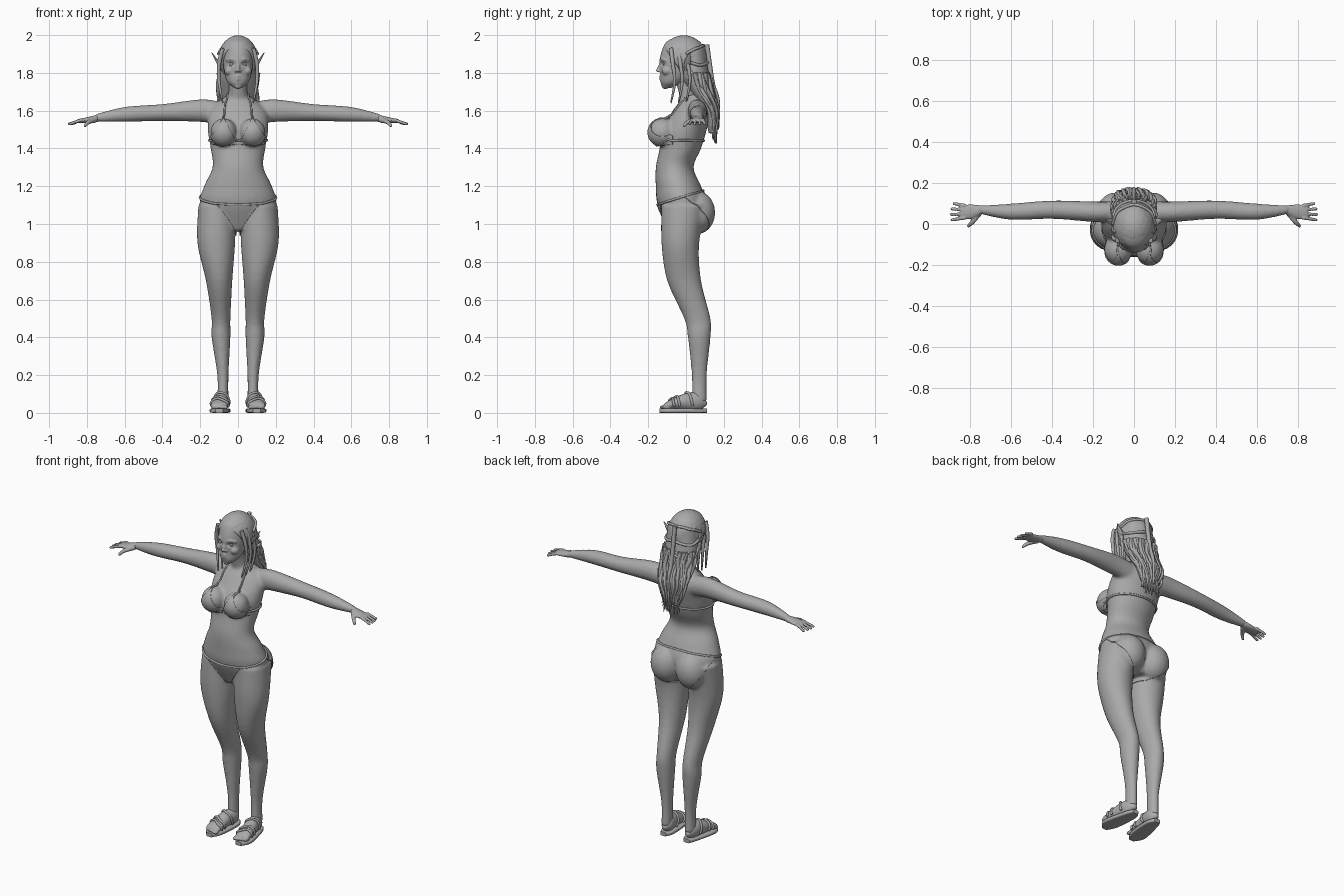
import bpy, bmesh, random
from math import sin, cos, pi, copysign, exp
from mathutils import Matrix, Vector
from mathutils.bvhtree import BVHTree

cube = bpy.data.objects.get("Cube")
if cube:
    bpy.data.objects.remove(cube, do_unlink=True)
random.seed(4)

shade = (.4, .4, .4, 1)
grey = bpy.data.materials.new("clay grey")
grey.use_nodes = True
grey.diffuse_color = shade
grey.node_tree.nodes["Principled BSDF"].inputs["Base Color"].default_value = shade


def spline(points, steps=5):
    """Smooth interpolation through tuples of any length."""
    out, last = [], len(points) - 1
    for i in range(last):
        near = [points[min(max(i + d, 0), last)] for d in (-1, 0, 1, 2)]
        for j in range(steps):
            t = j / steps
            out.append([b + t / 2 * (c - a + t * (2 * a - 5 * b + 4 * c - d + t * (3 * b - a - 3 * c + d)))
                        for a, b, c, d in zip(*near)])
    return out + [list(points[-1])]


def loft(bm, axis, sections, power=1, sides=28):
    """Sections are (position, centre a, centre b, radius a, radius b)."""
    rows = []
    for along, a, b, radius_a, radius_b in spline(sections):
        row = []
        for i in range(sides):
            c, s = cos(2 * pi * i / sides), sin(2 * pi * i / sides)
            u = a + radius_a * copysign(abs(c) ** power, c)
            w = b + radius_b * copysign(abs(s) ** power, s)
            row.append(bm.verts.new({"x": (along, u, w), "y": (u, along, w), "z": (u, w, along)}[axis]))
        rows.append(row)
    for low, high in zip(rows, rows[1:]):
        for i in range(sides):
            bm.faces.new((low[i], low[i - 1], high[i - 1], high[i]))
    bm.faces.new(rows[0])
    bm.faces.new(rows[-1])


def midline(bm, sections):
    """Upright loft on the centre plane: (height, y, half width, half depth)."""
    loft(bm, "z", [(z, 0, y, width, depth) for z, y, width, depth in sections])


def ball(bm, centre, radii):
    place = Matrix.Translation(centre) @ Matrix.Diagonal((*radii, 1))
    bmesh.ops.create_icosphere(bm, subdivisions=3, radius=1, matrix=place)


def chain(bm, path, start, end):
    """Tapered row of overlapping balls."""
    points = spline(path, 6)
    for i, point in enumerate(points):
        radius = start + (end - start) * i / (len(points) - 1)
        ball(bm, point, (radius, radius, radius))


def everything(bm):
    return bm.verts[:] + bm.edges[:] + bm.faces[:]


def both(bm):
    """Copy everything so far to the other side."""
    for item in bmesh.ops.duplicate(bm, geom=everything(bm))["geom"]:
        if isinstance(item, bmesh.types.BMVert):
            item.co.x *= -1


def finish(name, data):
    data.materials.clear()
    data.materials.append(grey)
    data.shade_smooth()
    ob = bpy.data.objects.new(name, data)
    bpy.context.collection.objects.link(ob)
    return ob


def bake(ob, name):
    """Replace an object by its evaluated mesh."""
    graph = bpy.context.evaluated_depsgraph_get()
    mesh = bpy.data.meshes.new_from_object(ob.evaluated_get(graph))
    bpy.data.objects.remove(ob)
    return finish(name, mesh)


def build(name, bm, voxel=0, passes=4):
    bmesh.ops.recalc_face_normals(bm, faces=bm.faces[:])
    mesh = bpy.data.meshes.new(name)
    bm.to_mesh(mesh)
    bm.free()
    ob = finish(name, mesh)
    if voxel:
        fuse = ob.modifiers.new("fuse", "REMESH")
        fuse.mode, fuse.voxel_size = "VOXEL", voxel
        soften = ob.modifiers.new("soften", "SMOOTH")
        soften.factor, soften.iterations = .5, passes
        ob = bake(ob, name)
    return ob


def surface(ob):
    bm = bmesh.new()
    bm.from_mesh(ob.data)
    return BVHTree.FromBMesh(bm)


def strands(name, paths, radius, tree=None, taper=0, sides=(1, -1)):
    """Round cords, optionally laid onto a surface."""
    curve = bpy.data.curves.new(name, "CURVE")
    curve.dimensions, curve.bevel_depth = "3D", radius
    curve.bevel_resolution, curve.use_fill_caps = 2, True
    for path in paths:
        for side in sides:
            points = [Vector((x * side, y, z)) for x, y, z in spline(path, 6)]
            if tree:
                hits = [tree.find_nearest(point) for point in points]
                points = [hit[0] + hit[1] * radius * .4 for hit in hits]
            line = curve.splines.new("POLY")
            line.points.add(len(points) - 1)
            for i, point in enumerate(points):
                line.points[i].co = (*point, 1)
                line.points[i].radius = 1 - taper * (i / (len(points) - 1)) ** 2
    ob = bpy.data.objects.new(name, curve)
    bpy.context.collection.objects.link(ob)
    bake(ob, name)


# body: limbs and rounded masses on one side, mirrored, then trunk and neck
bm = bmesh.new()
loft(bm, "z", [(1.1, .11, -.01, .1, .12), (.9, .115, -.03, .1, .1), (.7, .1, -.01, .07, .09),
               (.5, .09, .06, .05, .07), (.4, .09, .07, .05, .06), (.2, .08, .07, .03, .04), (.06, .08, .07, .03, .04)])
loft(bm, "x", [(.1, .06, 1.59, .05, .06), (.2, .06, 1.6, .05, .06), (.4, .07, 1.59, .045, .045),
               (.6, .06, 1.58, .04, .04), (.76, .07, 1.56, .02, .02)])
ball(bm, (.076, -.125, 1.485), (.07, .076, .075))
ball(bm, (.087, .06, 1.06), (.09, .09, .11))
both(bm)
midline(bm, [(.97, -.01, .1, .08), (1.1, -.02, .2, .13), (1.2, -.04, .18, .12), (1.3, -.06, .135, .1),
             (1.4, -.03, .145, .11), (1.5, -.01, .16, .12), (1.6, .03, .15, .1), (1.68, .04, .06, .05)])
midline(bm, [(1.6, .04, .07, .06), (1.7, .02, .05, .06), (1.8, -.01, .05, .06)])
body = build("body", bm, .009, 8)
skin = surface(body)


def garment(name, cuts, mirror=False):
    """Patch of the body surface trimmed by planes and thickened."""
    bm = bmesh.new()
    bm.from_mesh(body.data)
    for point, normal in cuts:
        bmesh.ops.bisect_plane(bm, geom=everything(bm), plane_co=point, plane_no=normal, clear_inner=True)
    bm.normal_update()
    for v in bm.verts:
        v.co += v.normal * .002
    if mirror:
        both(bm)
    cloth = build(name, bm).modifiers.new("cloth", "SOLIDIFY")
    cloth.thickness, cloth.offset = .006, 0


def girdle(name, width, height, tilt):
    """Cord around the trunk, lower in front by the tilt."""
    turns = [pi * i / 8 for i in range(9)]
    path = [(width * sin(t), -.03 - .13 * cos(t), height - tilt * cos(t)) for t in turns]
    strands(name, [path], .006, skin)


# swimwear
garment("bikini_bottom", [((0, -.16, 1.1), (0, .3, -1)), ((0, 0, .94), (0, 0, 1)),
                          ((.2, 0, 1.14), (-.37, .16, .32)), ((-.2, 0, 1.14), (.37, .16, .32))])
garment("bikini_cups", [((0, -.07, 0), (0, -1, 0)), ((0, 0, 1.42), (0, 0, 1)),
                        ((.01, 0, 1.43), (2, 0, -1)), ((.15, 0, 1.45), (-3, 0, -2))], True)
girdle("back_band", .17, 1.44, 0)
girdle("waist_cord", .2, 1.14, .04)
strands("neck_strings", [[(.08, -.14, 1.54), (.07, -.03, 1.66), (0, .1, 1.69)]], .005, skin)

# hands: palm, four fanned fingers, thumb
bm = bmesh.new()
loft(bm, "x", [(.74, .07, 1.56, .02, .02), (.8, .06, 1.55, .036, .015), (.85, .06, 1.545, .03, .01)])
for i in range(4):
    fan = i / 3
    chain(bm, [(.83, .03 + .06 * fan, 1.55), (.89 + .03 * fan * (1 - fan) - .01 * fan, .02 + .08 * fan, 1.53)],
          .01, .008)
chain(bm, [(.76, .05, 1.55), (.79, .01, 1.54), (.81, -.01, 1.52)], .015, .008)
both(bm)
build("hands", bm, .004)

# feet with toes, sandal soles and straps
bm = bmesh.new()
loft(bm, "y", [(.11, .08, .05, .01, .01), (.07, .08, .06, .035, .045), (0, .09, .06, .04, .045),
               (-.1, .1, .04, .045, .02), (-.12, .1, .03, .03, .01)])
for i in range(5):
    ball(bm, (.066 + .017 * i, -.12 + .005 * i, .03), (.012 - .001 * i, .02, .011))
both(bm)
feet = build("feet", bm, .005)
bm = bmesh.new()
outline = [(.11, .08, .02), (.06, .08, .04), (-.08, .1, .05), (-.14, .1, .02)]
loft(bm, "y", [(y, x, .012, width, .012) for y, x, width in outline], .45)
both(bm)
build("sandal_soles", bm).data.set_sharp_from_angle(angle=.7)
strands("sandal_straps", [[(.05, y, .03), (.08, y - .02, .1), (.12, y, .1), (.15, y + .02, .03)]
                          for y in (-.08, -.05, .02)], .007, surface(feet))

# head: ears, brows, cheeks, nostrils and lips mirrored, then skull, nose and chin
bm = bmesh.new()
loft(bm, "z", [(1.81, .08, 0, .01, .01), (1.86, .11, .01, .008, .02), (1.91, .14, .02, .003, .004)])
chain(bm, [(.01, -.13, 1.866), (.035, -.128, 1.874), (.06, -.108, 1.866)], .008, .006)
ball(bm, (.045, -.1, 1.81), (.028, .028, .025))
ball(bm, (.01, -.14, 1.81), (.008, .01, .007))
for z in (1.767, 1.781):
    chain(bm, [(0, -.134, z), (.01, -.132, z), (.024, -.12, 1.775)], .008, .004)
both(bm)
midline(bm, [(1.72, -.1, .02, .02), (1.75, -.075, .055, .06), (1.8, -.055, .073, .08), (1.87, -.04, .08, .1),
             (1.95, -.025, .075, .09), (1.98, -.02, .05, .06)])
chain(bm, [(0, -.128, 1.87), (0, -.137, 1.84), (0, -.149, 1.814)], .008, .01)
ball(bm, (0, -.11, 1.73), (.02, .02, .016))
head = build("head", bm, .0045)

# eye sockets, eyes and lids
eye_x, eye_z = .034, 1.847
for v in head.data.vertices:
    if v.co.y < -.05:
        dx, dz = abs(v.co.x) - eye_x, v.co.z - eye_z
        v.co.y += .014 * exp(-(dx / .017) ** 2 - (dz / .011) ** 2)
bm = bmesh.new()
ball(bm, (eye_x, -.108, eye_z), (.016, .015, .012))
both(bm)
build("eyes", bm)
strands("eyelids", [[(eye_x - .018, -.117, eye_z), (eye_x, -.122, eye_z + lift), (eye_x + .018, -.106, eye_z)]
                    for lift in (.011, -.011)], .003)

# hair: trimmed scalp cap fused with the long mass down the back
mass = [(1.93, .03, .09, .07), (1.8, .04, .1, .08), (1.7, .08, .1, .06), (1.6, .13, .09, .04), (1.48, .14, .05, .02)]
bm = bmesh.new()
ball(bm, (0, -.012, 1.878), (.104, .124, .122))
trim = bmesh.ops.bisect_plane(bm, geom=everything(bm), plane_co=(0, -.12, 1.945), plane_no=(0, 3, 2),
                              clear_inner=True)["geom_cut"]
bmesh.ops.holes_fill(bm, edges=[item for item in trim if isinstance(item, bmesh.types.BMEdge)])
midline(bm, mass)
hair = build("hair", bm, .006)
scalp = surface(hair)

# wavy locks following the hair mass
locks = []
for i in range(26):
    angle, phase = pi * (i + .5) / 26, random.uniform(0, 6)
    lock = [(width * cos(angle) + .008 * sin(phase + 2 * j), y + depth * sin(angle) + .005 * cos(phase + j), z)
            for j, (z, y, width, depth) in enumerate(spline(mass, 2)[2:])]
    x, y, z = lock[-1]
    locks.append(lock + [(x * 1.2, y, z - random.uniform(0, .06))])
strands("hair_locks", locks, .011, None, .8, (1,))
strands("front_locks", [[(.08, y, 1.93), (.1, y + .01, 1.85), (.1, y + .02, 1.75), (.08, y, 1.64)]
                        for y in (-.08, -.04, 0)], .012, None, .7)

# braids circling the head and hanging down the back
strands("head_braids", [[(.1, 0, 1.9 - drop / 3), (.08, .07, 1.94 - drop), (0, .12, 1.96 - drop)]
                        for drop in (0, .1, .18)], .008, scalp)
strands("back_braid", [[(0, .11, 1.95), (0, .14, 1.75), (0, .17, 1.65), (0, .17, 1.5)]], .013, None, .6, (1,))
